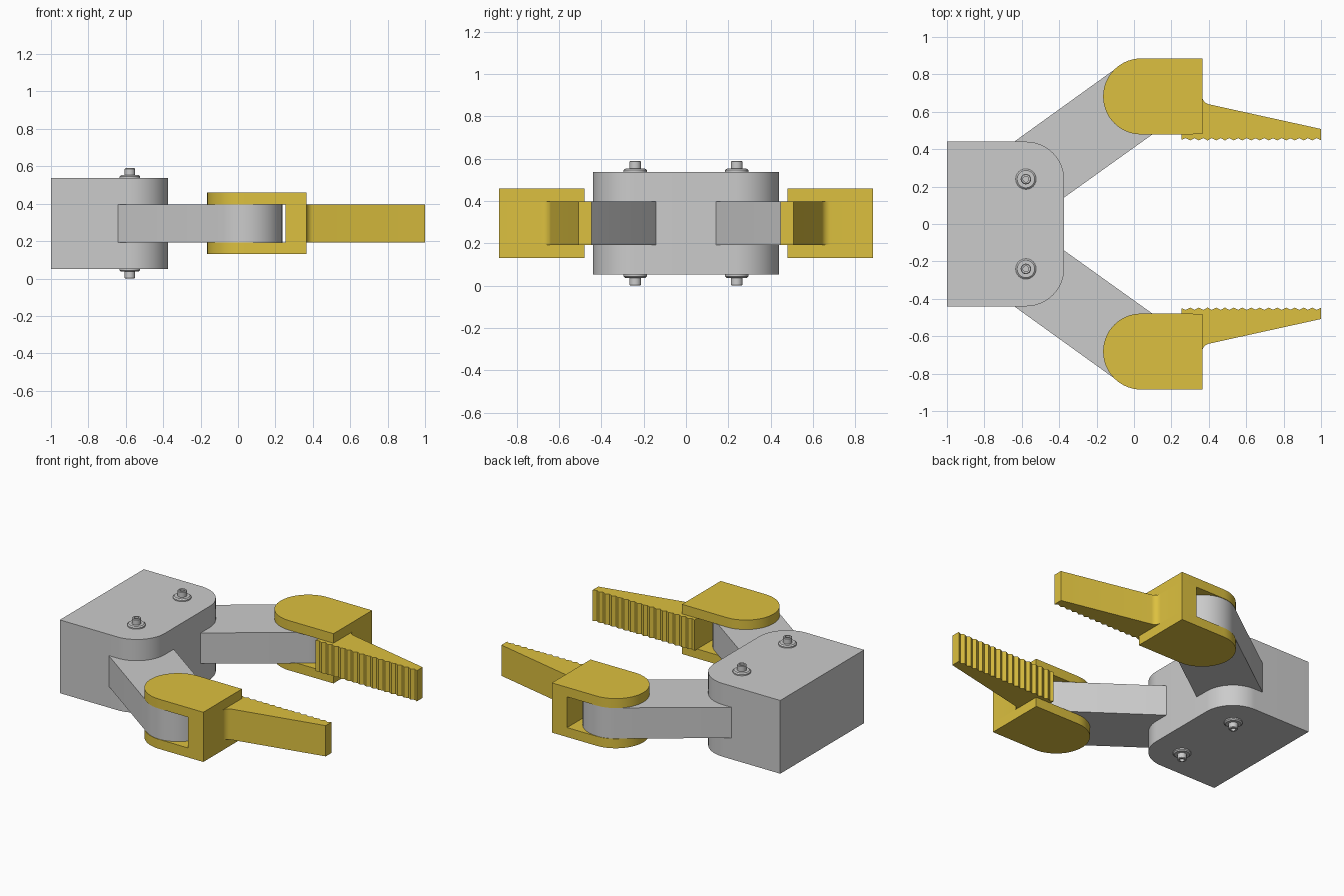
import bpy, bmesh
from math import sin, cos, atan2, radians, pi

if "Cube" in bpy.data.objects:
    bpy.data.objects.remove(bpy.data.objects["Cube"])

MID = 0.295                 # height of the mirror plane
PIVOT = (-0.578, 0.24)      # arm pivot in the base
KNUCKLE = (0.038, 0.682)    # arm pivot in the finger fork
ARM_Z = (0.193, 0.397)

gold = bpy.data.materials.new("gold")
gold.diffuse_color = (0.72, 0.53, 0.05, 1)
gold.use_nodes = True
gold.node_tree.nodes["Principled BSDF"].inputs["Base Color"].default_value = gold.diffuse_color


def arc(c, r, a0, a1, n=20):
    """Points on an arc, angles in degrees."""
    return [(c[0] + r * cos(radians(a0 + (a1 - a0) * i / n)),
             c[1] + r * sin(radians(a0 + (a1 - a0) * i / n))) for i in range(n + 1)]


def finish(name, bm, mat=None):
    bmesh.ops.recalc_face_normals(bm, faces=bm.faces)
    me = bpy.data.meshes.new(name)
    bm.to_mesh(me)
    bm.free()
    ob = bpy.data.objects.new(name, me)
    bpy.context.collection.objects.link(ob)
    if mat:
        me.materials.append(mat)
    return ob


def prism(name, pts, z0, z1, side=1, mat=None):
    """Extrude a flat outline upwards; side=-1 mirrors it across y."""
    bm = bmesh.new()
    f = bm.faces.new([bm.verts.new((x, y * side, z0)) for x, y in pts])
    ext = bmesh.ops.extrude_face_region(bm, geom=[f])["geom"]
    bmesh.ops.translate(bm, vec=(0, 0, z1 - z0),
                        verts=[v for v in ext if isinstance(v, bmesh.types.BMVert)])
    return finish(name, bm, mat)


def lathe(name, profile, x, y, flip, n=24):
    """Revolve a (radius, z) profile round a vertical axis."""
    bm = bmesh.new()
    rings = [[bm.verts.new((x + r * cos(2 * pi * i / n), y + r * sin(2 * pi * i / n),
                            2 * MID - z if flip else z)) for i in range(n)]
             for r, z in profile]
    for a, b in zip(rings, rings[1:]):
        for i in range(n):
            j = (i + 1) % n
            bm.faces.new((a[i], a[j], b[j], b[i]))
    bm.faces.new(rings[0])
    bm.faces.new(rings[-1])
    return finish(name, bm)


# Base block with two rounded corners
base = ([(-1, -0.44)] + arc((PIVOT[0], -0.235), 0.205, -90, 0)
        + arc((PIVOT[0], 0.235), 0.205, 0, 90) + [(-1, 0.44)])
prism("base", base, 0.052, 0.538)

# Arm outline: a slot shape between the two pivots
tilt = atan2(KNUCKLE[1] - PIVOT[1], KNUCKLE[0] - PIVOT[0]) * 180 / pi
arm = arc(KNUCKLE, 0.2, tilt - 90, tilt + 90) + arc(PIVOT, 0.199, tilt + 90, tilt + 270)

# Fork plate outline: square front, round back
plate = [(0.365, 0.48), (0.365, 0.885)] + arc(KNUCKLE, 0.203, 90, 270, 28)

# Finger outline: block, fillet, taper, then a serrated gripping edge
finger = ([(0.253, 0.45), (0.253, 0.885), (0.365, 0.885)]
          + arc((0.41, 0.684), 0.045, 180, 257, 8) + [(1.0, 0.508), (1.0, 0.447)])
teeth = 16
step = (1.0 - 0.253) / teeth
for i in range(teeth):
    x = 1.0 - i * step
    finger.append((x - step * 0.5, 0.459))
    if i < teeth - 1:
        finger.append((x - step, 0.447))

# Washer with a hollow-ended pin
pin = [(0.055, 0.53), (0.055, 0.546), (0.047, 0.553), (0.028, 0.553), (0.028, 0.586),
       (0.024, 0.59), (0.015, 0.59), (0.015, 0.572)]

for side, tag in ((1, "left"), (-1, "right")):
    prism(f"arm_{tag}", arm, *ARM_Z, side)
    prism(f"finger_{tag}", finger, *ARM_Z, side, gold)
    prism(f"fork_lower_{tag}", plate, 0.13, ARM_Z[0], side, gold)
    prism(f"fork_upper_{tag}", plate, ARM_Z[1], 0.46, side, gold)
    lathe(f"pin_top_{tag}", pin, PIVOT[0], PIVOT[1] * side, False)
    lathe(f"pin_bottom_{tag}", pin, PIVOT[0], PIVOT[1] * side, True)

# Smooth the curved walls, keep the edges sharp
for ob in bpy.context.collection.objects:
    ob.select_set(True)
    bpy.context.view_layer.objects.active = ob
bpy.ops.object.shade_smooth_by_angle(angle=radians(25))
